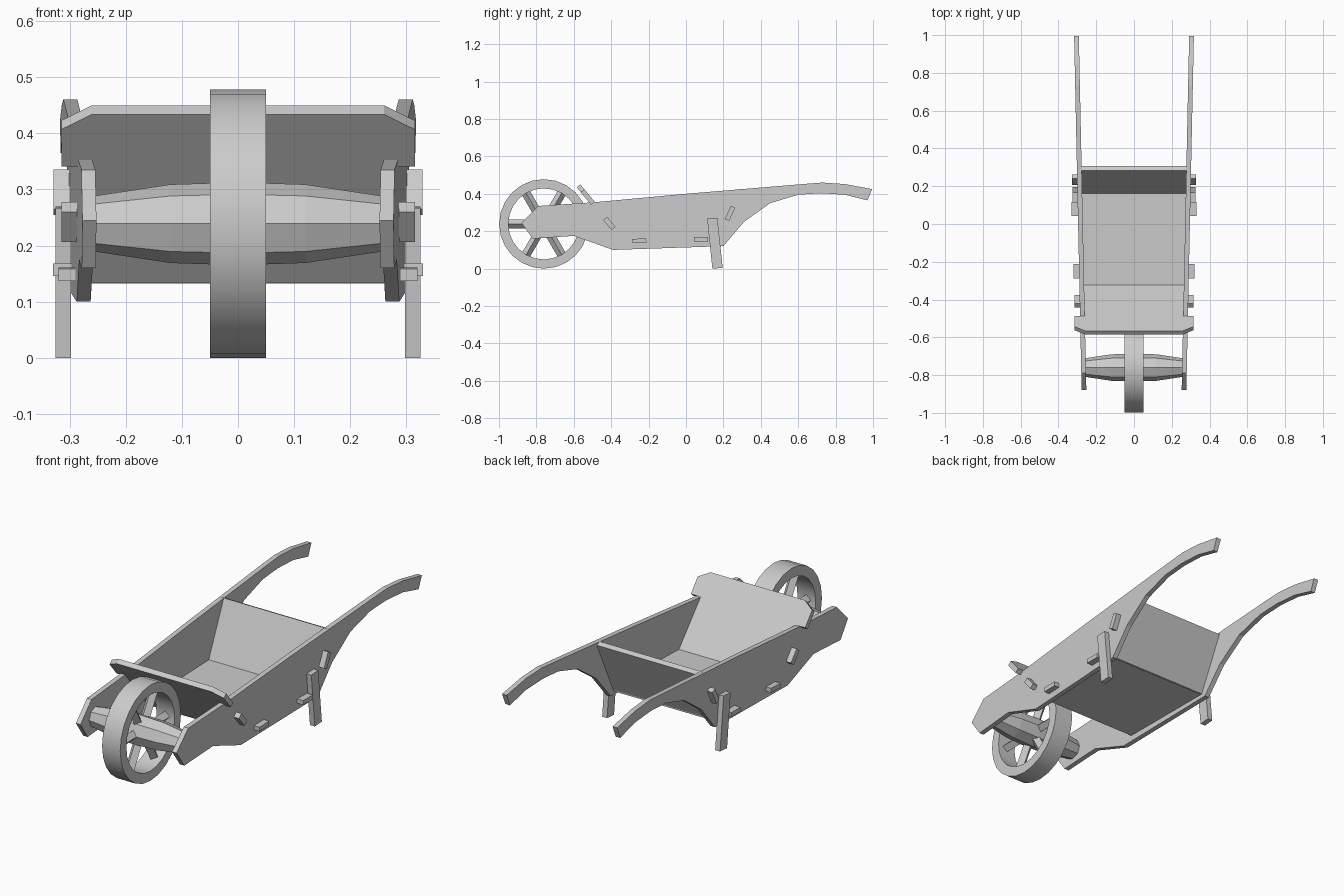
import bpy, bmesh, math
from mathutils import Vector, Matrix

if "Cube" in bpy.data.objects:
    bpy.data.objects.remove(bpy.data.objects["Cube"])

wood = bpy.data.materials.new("grey_wood")
wood.diffuse_color = (0.6, 0.6, 0.6, 1)
wood.use_nodes = True
wood.node_tree.nodes["Principled BSDF"].inputs["Base Color"].default_value = wood.diffuse_color

WHEEL_Y, WHEEL_Z, WHEEL_R = -0.76, 0.239, 0.239


def finish(name, bm):
    bmesh.ops.recalc_face_normals(bm, faces=bm.faces[:])
    me = bpy.data.meshes.new(name)
    bm.to_mesh(me)
    bm.free()
    me.materials.append(wood)
    ob = bpy.data.objects.new(name, me)
    bpy.context.collection.objects.link(ob)
    return ob


def slab(name, lower, upper):
    """Solid between two matching outlines."""
    bm = bmesh.new()
    a = [bm.verts.new(p) for p in lower]
    b = [bm.verts.new(p) for p in upper]
    bm.faces.new(a)
    bm.faces.new(b)
    for i in range(len(a)):
        j = (i + 1) % len(a)
        bm.faces.new((a[i], a[j], b[j], b[i]))
    return finish(name, bm)


def lathe(name, profile, sides, closed):
    """Spin (x, radius) points around the wheel axis."""
    bm = bmesh.new()
    rings = []
    for x, r in profile:
        ring = []
        for k in range(sides):
            t = 2 * math.pi * k / sides
            ring.append(bm.verts.new((x, WHEEL_Y + r * math.cos(t), WHEEL_Z + r * math.sin(t))))
        rings.append(ring)
    pairs = list(zip(rings, rings[1:]))
    if closed:
        pairs.append((rings[-1], rings[0]))
    else:
        bm.faces.new(rings[0])
        bm.faces.new(rings[-1])
    for p, q in pairs:
        for k in range(sides):
            n = (k + 1) % sides
            bm.faces.new((p[k], p[n], q[n], q[k]))
    return finish(name, bm)


def plank_x(y):
    """Centre of the splayed side planks."""
    return 0.265 + (y + 0.87) * 0.0212


# side planks with handles
side = [(-0.88, 0.245), (-0.79, 0.335), (-0.5, 0.354), (0, 0.4), (0.6, 0.45), (0.73, 0.46),
        (0.85, 0.452), (0.995, 0.425), (0.97, 0.365), (0.85, 0.395), (0.72, 0.403),
        (0.6, 0.395), (0.45, 0.35), (0.31, 0.25), (0.2, 0.12), (-0.39, 0.1),
        (-0.6, 0.175), (-0.82, 0.16)]
for s, label in ((1, "right"), (-1, "left")):
    slab(label + "_side_plank",
         [(s * (plank_x(y) - 0.0125), y, z) for y, z in side],
         [(s * (plank_x(y) + 0.0125), y, z) for y, z in side])


def board(name, start, end, half_outline, thick=0.025):
    """Cross board; half_outline holds (half width or None, fraction along)."""
    a, b = Vector((0, *start)), Vector((0, *end))
    n = (b - a).normalized().cross(Vector((1, 0, 0))) * thick / 2
    right = []
    for w, t in half_outline:
        p = a.lerp(b, t)
        right.append(Vector((plank_x(p.y) if w is None else w, p.y, p.z)))
    outline = right + [Vector((-p.x, p.y, p.z)) for p in reversed(right)]
    slab(name, [p - n for p in outline], [p + n for p in outline])


# tray boards
board("front_board", (-0.325, 0.142), (-0.575, 0.442),
      [(None, 0), (None, 0.69), (0.315, 0.69), (0.315, 0.91), (0.26, 1)])
board("floor_board", (-0.335, 0.145), (0.18, 0.152), [(None, 0), (None, 1)])
board("back_board", (0.165, 0.142), (0.295, 0.42), [(None, 0), (None, 1)])


def bar(name, y, z, length, thick, degrees, x0, x1):
    """Mirrored pair of boxes turned about x."""
    for s, label in ((1, "right"), (-1, "left")):
        bm = bmesh.new()
        bmesh.ops.create_cube(bm, size=1)
        m = (Matrix.Translation((s * (x0 + x1) / 2, y, z))
             @ Matrix.Rotation(math.radians(degrees), 4, 'X')
             @ Matrix.Diagonal((x1 - x0, length, thick, 1)))
        bmesh.ops.transform(bm, matrix=m, verts=bm.verts[:])
        finish(label + "_" + name, bm)


# tenons poking through the planks
bar("front_board_tenon", -0.41, 0.242, 0.07, 0.027, -50, 0.27, 0.315)
bar("front_floor_tenon", -0.25, 0.149, 0.075, 0.022, 2, 0.275, 0.32)
bar("rear_floor_tenon", 0.08, 0.157, 0.075, 0.022, 0, 0.28, 0.33)
bar("back_board_tenon", 0.235, 0.295, 0.078, 0.025, 65, 0.285, 0.329)

# legs
for s, label in ((1, "right"), (-1, "left")):
    leg = [(0.113, 0.267), (0.168, 0.27), (0.196, 0.004), (0.141, 0.0)]
    slab(label + "_leg", [(s * 0.298, y, z) for y, z in leg],
         [(s * 0.325, y, z) for y, z in leg])

# wheel rim
rim = lathe("wheel_rim", [(-0.05, WHEEL_R), (0.05, WHEEL_R), (0.05, 0.19), (-0.05, 0.19)], 24, True)
bpy.ops.object.select_all(action='DESELECT')
rim.select_set(True)
bpy.context.view_layer.objects.active = rim
bpy.ops.object.shade_smooth_by_angle(angle=math.radians(30))

# eight-sided tapered axle
lathe("axle", [(-0.26, 0.049), (-0.12, 0.07), (0, 0.074), (0.12, 0.07), (0.26, 0.049)], 8, False)

# spokes
for i in range(6):
    bm = bmesh.new()
    bmesh.ops.create_cone(bm, cap_ends=True, segments=4, radius1=0.024, radius2=0.024, depth=0.15)
    m = (Matrix.Translation((0, WHEEL_Y, WHEEL_Z)) @ Matrix.Rotation(math.radians(30 + 60 * i), 4, 'X')
         @ Matrix.Translation((0, 0, 0.125)))
    bmesh.ops.transform(bm, matrix=m, verts=bm.verts[:])
    finish("spoke_%d" % (i + 1), bm)
